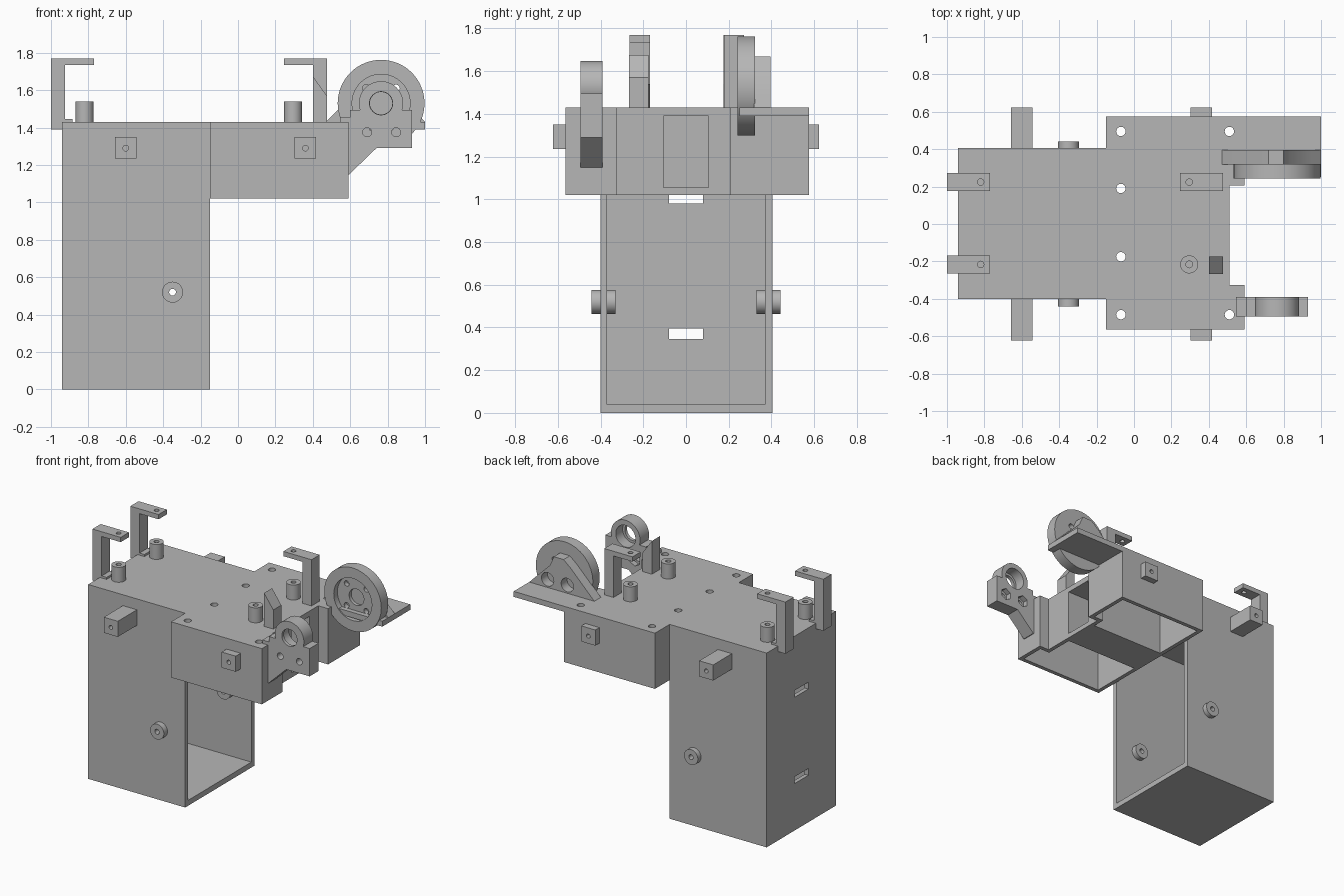
import bpy, bmesh, math
from mathutils import Matrix

old = bpy.data.objects.get("Cube")
if old:
    bpy.data.objects.remove(old, do_unlink=True)

grey = bpy.data.materials.new("plain grey")
grey.use_nodes = True
tone = (0.47, 0.47, 0.47, 1)
grey.diffuse_color = tone
grey.node_tree.nodes["Principled BSDF"].inputs["Base Color"].default_value = tone


def finish(name, bm):
    bmesh.ops.recalc_face_normals(bm, faces=bm.faces)
    mesh = bpy.data.meshes.new(name)
    bm.to_mesh(mesh)
    bm.free()
    mesh.materials.append(grey)
    ob = bpy.data.objects.new(name, mesh)
    bpy.context.collection.objects.link(ob)
    return ob


def prism(name, points, lo, hi, axis="z"):
    """Extrude a profile: (x, y) along z or (x, z) along y."""
    bm = bmesh.new()
    place = (lambda a, b: (a, b, lo)) if axis == "z" else (lambda a, b: (a, lo, b))
    face = bm.faces.new([bm.verts.new(place(a, b)) for a, b in points])
    new = bmesh.ops.extrude_face_region(bm, geom=[face])["geom"]
    move = (0, 0, hi - lo) if axis == "z" else (0, hi - lo, 0)
    bmesh.ops.translate(bm, vec=move, verts=[v for v in new if isinstance(v, bmesh.types.BMVert)])
    return finish(name, bm)


def box(name, x, y, z):
    return prism(name, [(x[0], y[0]), (x[1], y[0]), (x[1], y[1]), (x[0], y[1])], *z)


def rod(name, a, b, r, lo, hi, axis="z", sides=40):
    """Cylinder at (x, y) along z or at (x, z) along y."""
    bm = bmesh.new()
    mid = (lo + hi) / 2
    m = Matrix.Translation((a, b, mid))
    if axis == "y":
        m = Matrix.Translation((a, mid, b)) @ Matrix.Rotation(math.pi / 2, 4, "X")
    bmesh.ops.create_cone(bm, cap_ends=True, segments=sides, radius1=r, radius2=r,
                          depth=hi - lo, matrix=m)
    return finish(name, bm)


def combine(ob, others, operation="DIFFERENCE"):
    """Cut (or join) other solids and remove them."""
    for other in others:
        mod = ob.modifiers.new("combine", "BOOLEAN")
        mod.operation, mod.solver, mod.object = operation, "EXACT", other
        bpy.context.view_layer.update()
        mesh = bpy.data.meshes.new_from_object(
            ob.evaluated_get(bpy.context.evaluated_depsgraph_get()))
        ob.modifiers.clear()
        ob.data = mesh
        bpy.data.objects.remove(other, do_unlink=True)
    return ob


TOP, UNDER, BASE = 1.43, 1.39, 1.02

# Tower: tall box open towards the head, slots in the rear wall, boss holes
tower = box("tower", (-0.94, -0.15), (-0.4, 0.405), (0, TOP))
combine(tower, [box("cut", (-0.91, 0), (-0.37, 0.37), (0.04, UNDER))]
        + [box("cut", (-1, -0.9), (-0.08, 0.08), (z, z + 0.05)) for z in (0.345, 0.98)]
        + [rod("cut", -0.35, 0.52, 0.03, s - 0.1, s + 0.1, "y") for s in (-0.4, 0.4)])

# Head: stepped plate with two open-bottom side bays and a central channel
head = prism("head", [(-0.15, -0.565), (0.59, -0.565), (0.59, -0.325), (0.51, -0.325),
                      (0.51, 0.205), (0.59, 0.205), (0.59, 0.575), (-0.15, 0.575)], BASE, TOP)


def bay(inner, step, outer):
    return prism("cut", [(-0.12, inner), (0.48, inner), (0.48, step), (0.56, step),
                         (0.56, outer), (-0.12, outer)], 0.9, UNDER)


holes = [(-0.07, y) for y in (0.495, 0.19, -0.175, -0.485)] + [(0.51, 0.495), (0.51, -0.485)]
combine(head, [bay(0.14, 0.235, 0.545), bay(-0.14, -0.355, -0.535),
               box("cut", (-0.3, 0.7), (-0.105, 0.105), (1.055, UNDER))]
        + [rod("cut", x, y, 0.025, 1.3, 1.5) for x, y in holes])

# Side lugs and pivot bosses, mirrored front to back
for s, word in ((-1, "front"), (1, "back")):
    for part, x, start in (("tower", -0.6, 0.39), ("head", 0.36, 0.56)):
        lo, hi = sorted((s * start, s * 0.622))
        lug = box(f"{word}_{part}_lug", (x - 0.057, x + 0.057), (lo, hi), (1.235, 1.35))
        end = s * 0.63
        combine(lug, [rod("cut", x, 1.29, 0.015, min(end, end - s * 0.06),
                          max(end, end - s * 0.06), "y")])
    lo, hi = sorted((s * 0.33, s * 0.442))
    boss = rod(f"{word}_pivot_boss", -0.35, 0.52, 0.056, lo, hi, "y")
    combine(boss, [rod("cut", -0.35, 0.52, 0.018, lo - 0.1, hi + 0.1, "y")])

    # Standoffs on the deck
    y = s * 0.22 + 0.004
    for x, part in ((-0.82, "tower"), (0.295, "head")):
        post = rod(f"{word}_{part}_standoff", x, y, 0.048, TOP - 0.01, 1.54)
        combine(post, [rod("cut", x, y, 0.018, TOP + 0.01, 1.6)])

    # Rear hooked brackets
    hook = prism(f"{word}_rear_bracket", [
        (-1, UNDER), (-0.94, UNDER), (-0.94, TOP), (-0.885, TOP), (-0.885, 1.445),
        (-0.925, 1.445), (-0.925, 1.735), (-0.77, 1.735), (-0.77, 1.77), (-1, 1.77)],
        y - 0.048, y + 0.048, "y")
    combine(hook, [rod("cut", -0.82, y, 0.017, 1.7, 1.8)])

# Head brackets: one whole, one sheared off at an angle
hook = prism("head_bracket", [(0.4, TOP - 0.01), (0.475, TOP - 0.01), (0.475, 1.77), (0.245, 1.77),
                              (0.245, 1.735), (0.4, 1.735)], 0.177, 0.272, "y")
combine(hook, [rod("cut", 0.295, 0.224, 0.017, 1.7, 1.8)])
prism("head_bracket_stub", [(0.4, TOP - 0.01), (0.475, TOP - 0.01), (0.475, 1.57), (0.4, 1.675)],
      -0.268, -0.175, "y")

# Wheel shelf
CX, CZ = 0.765, 1.53
box("wheel_shelf", (0.58, 1.0), (0.25, 0.575), (UNDER, TOP))

# Wheel with recessed face, hub bore and four bolt holes
bolts = [(CX + i * 0.08, CZ + j * 0.08) for i in (-1, 1) for j in (-1, 1)]
wheel = rod("wheel", CX, CZ, 0.232, 0.242, 0.322, "y", 64)
combine(wheel, [rod("cut", CX, CZ, 0.155, 0.2, 0.285, "y", 64),
                rod("cut", CX, CZ, 0.06, 0.2, 0.31, "y")]
        + [rod("cut", x, z, 0.02, 0.2, 0.4, "y", 20) for x, z in bolts])

# Triangular brace behind the wheel
brace = prism("wheel_brace", [(0.47, TOP), (1.0, TOP), (0.95, 1.48), (0.83, 1.6), (0.8, 1.67),
                              (0.72, 1.67), (0.66, 1.62)], 0.318, 0.395, "y")
combine(brace, [rod("cut", x, 1.49, 0.05, 0.325, 0.5, "y") for x in (0.69, 0.85)])

# Ring bracket on the front corner
ring = prism("ring_bracket", [(0.545, TOP), (0.58, TOP), (0.58, 1.15), (0.595, 1.15), (0.74, 1.29),
                              (0.93, 1.29), (0.93, 1.495), (0.6, 1.495), (0.6, 1.455),
                              (0.545, 1.455)], -0.495, -0.39, "y")
combine(ring, [rod("part", CX, CZ, 0.118, -0.495, -0.39, "y", 48)], "UNION")
combine(ring, [rod("cut", CX, CZ, 0.062, -0.6, -0.3, "y"),
               rod("cut", CX, CZ, 0.08, -0.47, -0.3, "y")]
        + [rod("cut", x, 1.375, 0.024, -0.6, -0.3, "y", 20) for x in (0.69, 0.845)]
        + [rod("cut", x, 1.375, 0.045, -0.43, -0.3, "y", 6) for x in (0.69, 0.845)])

# Smooth the round walls, keep edges sharp
for ob in bpy.context.scene.objects:
    if ob.type == "MESH" and ob.data.materials and ob.data.materials[0] == grey:
        bpy.ops.object.select_all(action="DESELECT")
        ob.select_set(True)
        bpy.context.view_layer.objects.active = ob
        bpy.ops.object.shade_smooth_by_angle(angle=math.radians(30))
